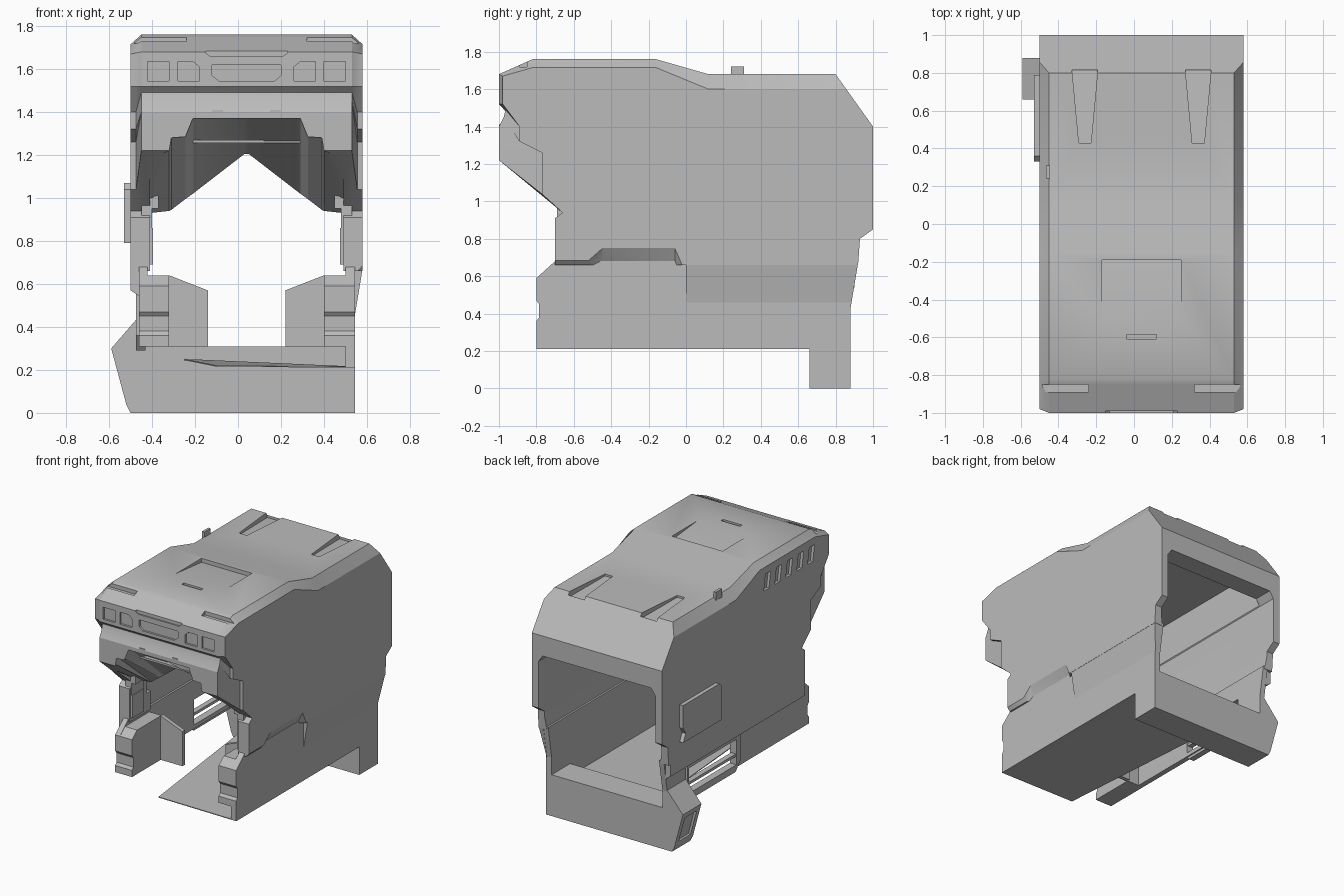
import bpy, bmesh, math

if "Cube" in bpy.data.objects:
    bpy.data.objects.remove(bpy.data.objects["Cube"])

grey = bpy.data.materials.new("light_grey")
grey.use_nodes = True
grey.diffuse_color = (0.5, 0.5, 0.5, 1)
grey.node_tree.nodes["Principled BSDF"].inputs["Base Color"].default_value = (0.5, 0.5, 0.5, 1)
CX = 0.04  # centre line of the shell


def finish(name, bm):
    bmesh.ops.recalc_face_normals(bm, faces=bm.faces[:])
    me = bpy.data.meshes.new(name)
    bm.to_mesh(me)
    bm.free()
    me.materials.append(grey)
    ob = bpy.data.objects.new(name, me)
    bpy.context.collection.objects.link(ob)
    return ob


def loft(bm, rings):
    """Closed solid through rings of equal point count."""
    vs = [[bm.verts.new(p) for p in r] for r in rings]
    n = len(vs[0])
    for a, b in zip(vs, vs[1:]):
        for i in range(n):
            bm.faces.new((a[i], a[(i + 1) % n], b[(i + 1) % n], b[i]))
    bm.faces.new(vs[0])
    bm.faces.new(vs[-1])


def along_x(bm, prof, x0, x1):
    loft(bm, [[(x, y, z) for y, z in prof] for x in (x0, x1)])


def along_y(bm, prof, y0, y1):
    loft(bm, [[(x, y, z) for x, z in prof] for y in (y0, y1)])


def box(bm, x0, x1, y0, y1, z0, z1):
    along_x(bm, [(y0, z0), (y1, z0), (y1, z1), (y0, z1)], x0, x1)


def solid(name, fn, *args):
    bm = bmesh.new()
    fn(bm, *args)
    return finish(name, bm)


def cut(ob, cutter):
    cutter.hide_render = True
    mod = ob.modifiers.new("cut", "BOOLEAN")
    mod.operation, mod.solver, mod.object = "DIFFERENCE", "EXACT", cutter
    bpy.context.view_layer.update()
    ev = ob.evaluated_get(bpy.context.evaluated_depsgraph_get())
    me = bpy.data.meshes.new_from_object(ev)
    ob.modifiers.clear()
    ob.data = me
    bpy.data.objects.remove(cutter)


def both(half):
    """Mirror a half outline (offset, z) about the centre line."""
    return [(CX - d, z) for d, z in half] + [(CX + d, z) for d, z in reversed(half)]


# Upper shell: side profile with chamfered edges and side walls set back from the fascia
rear = [(1, 1.40), (1, 0.85), (0.93, 0.80), (0.92, 0.66)]
base = [(-0.70, 0.66), (-0.70, 0.91), (-0.66, 0.94)]
inner = base + [(-1, 1.22), (-1, 1.40), (-0.975, 1.45), (-0.965, 1.49), (-1, 1.52), (-1, 1.68),
                (-0.82, 1.76), (-0.16, 1.76), (0.12, 1.68), (0.8, 1.68)] + rear
outer = base + [(-0.77, 1.04), (-0.77, 1.26), (-0.89, 1.32), (-0.89, 1.40), (-0.98, 1.52), (-0.98, 1.67),
                (-0.82, 1.715), (-0.16, 1.715), (0.12, 1.60), (0.857, 1.60)] + rear
middle = outer[:8] + [((a + c) / 2, (b + d) / 2) for (a, b), (c, d) in zip(inner[8:], outer[8:])]
bm = bmesh.new()
loft(bm, [[(x, y, z) for y, z in p] for x, p in
          ((-0.5, outer), (-0.475, middle), (-0.45, inner), (0.53, inner), (0.555, middle), (0.58, outer))])
shell = finish("upper_shell", bm)

# Rear opening, inner cavity and front vault
opening = both([(0.42, 0.2), (0.43, 0.4), (0.485, 0.75), (0.485, 1.2), (0.45, 1.25)])
cut(shell, solid("opening_cutter", along_y, opening, -0.45, 1.3))
cut(shell, solid("cavity_cutter", box, -0.44, 0.52, -0.5, 0.85, 0.8, 1.5))
arch = both([(0.45, 0.3), (0.45, 1.18), (0.36, 1.22), (0.35, 1.28), (0.285, 1.285), (0.25, 1.37), (0.01, 1.37)])
gable = both([(0.45, 0.3), (0.45, 0.93), (0.36, 0.94), (0.35, 0.945), (0.285, 0.995), (0.25, 1.02), (0.01, 1.205)])
bm = bmesh.new()
loft(bm, [[(x, y, z) for x, z in p] for y, p in
          ((-1.05, arch), (-0.98, arch), (-0.58, gable), (-0.4, gable))])
cut(shell, finish("vault_cutter", bm))

# Recessed windows on the fascia
bm = bmesh.new()
for s in (-1, 1):
    for half in ([(0.36, 1.545), (0.46, 1.545), (0.46, 1.635), (0.36, 1.635)],
                 [(0.22, 1.545), (0.32, 1.545), (0.32, 1.635), (0.25, 1.635), (0.22, 1.61)]):
        along_y(bm, [(CX + s * d, z) for d, z in half], -1.1, -0.985)
along_y(bm, both([(0.13, 1.545), (0.16, 1.57), (0.16, 1.62)]), -1.1, -0.985)
along_y(bm, both([(0.17, 1.66), (0.19, 1.675), (0.19, 1.72)]), -1.1, -0.99)
cut(shell, finish("window_cutter", bm))

# Roof hatch, slots and tapered grooves
bm = bmesh.new()
along_x(bm, [(-0.5, 1.761), (-0.19, 1.73), (-0.19, 1.9), (-0.5, 1.9)], CX - 0.21, CX + 0.21)
box(bm, CX - 0.08, CX + 0.08, -0.61, -0.585, 1.745, 1.9)
for s in (-1, 1):
    ends = sorted((CX + s * 0.28, CX + s * 0.6))
    box(bm, *ends, -0.89, -0.85, 1.718, 1.9)
    mid = CX + s * 0.3
    loft(bm, [[(mid - w, y, z), (mid + w, y, z), (mid + w, y, 1.9), (mid - w, y, 1.9)]
              for w, y, z in ((0.068, 0.815, 1.64), (0.032, 0.43, 1.665))])
cut(shell, finish("roof_cutter", bm))

# Side vents and the long undercut on the other side
bm = bmesh.new()
for i in range(5):
    y = -0.27 - 0.13 * i
    along_x(bm, [(y, 1.54), (y + 0.06, 1.54), (y + 0.04, 1.66), (y - 0.02, 1.66)], -0.6, -0.48)
shallow = [(-0.8, 0.6), (-0.8, 0.645), (-0.52, 0.645), (-0.45, 0.68), (-0.06, 0.68), (-0.03, 0.6)]
deep = [(-0.8, 0.6), (-0.8, 0.69), (-0.52, 0.69), (-0.44, 0.76), (-0.06, 0.76), (0.01, 0.6)]
loft(bm, [[(x, y, z) for y, z in p] for x, p in ((0.543, shallow), (0.585, deep))])
cut(shell, finish("side_cutter", bm))

# Lower side walls, the right one pierced by the step opening
def wall_profile(z):
    return [(-0.8, z), (-0.8, 0.36), (-0.785, 0.38), (-0.785, 0.45), (-0.8, 0.47), (-0.8, 0.59),
            (-0.7, 0.68), (0.92, 0.68), (0.88, 0.44), (0.88, z)]

left_wall = solid("left_lower_wall", along_x, wall_profile(0.21), 0.50, 0.545)
right_wall = solid("right_lower_wall", along_x, wall_profile(0.31), -0.46, -0.42)
cut(right_wall, solid("step_cutter", box, -0.6, -0.3, 0.08, 0.64, 0.34, 0.53))
bm = bmesh.new()
loft(bm, [[(0.54, 0, 0.43), (0.54, 0, 0.67), (0.58, 0, 0.67)],
          [(0.54, 0.88, 0.43), (0.54, 0.92, 0.67), (0.58, 0.92, 0.67)]])
finish("left_wall_taper", bm)
solid("right_wall_taper", along_y, [(-0.455, 0.54), (-0.455, 0.67), (-0.5, 0.67), (-0.5, 0.57)], -0.7, 0.9)

# Front columns, inner panels and upper posts
column = [(-0.45, 0.31), (-0.8, 0.31), (-0.8, 0.36), (-0.785, 0.38), (-0.785, 0.45),
          (-0.8, 0.47), (-0.8, 0.59), (-0.74, 0.64), (-0.45, 0.64)]
columns = []
for side, s in (("right", -1), ("left", 1)):
    columns.append(solid(side + "_column", along_x, column, CX + s * 0.36, CX + s * 0.495))
    solid(side + "_panel", along_y, [(CX + s * d, z) for d, z in
          ((0.36, 0.31), (0.18, 0.31), (0.18, 0.57), (0.36, 0.64))], -0.46, -0.43)
    bm = bmesh.new()
    for d, z0, z1 in ((0.41, 0.95, 1.02), (0.44, 0.86, 0.96), (0.435, 0.69, 0.86)):
        box(bm, *sorted((CX + s * d, CX + s * 0.49)), -0.69, -0.55, z0, z1)
    finish(side + "_post_blocks", bm)
    solid(side + "_fascia_nub", box, CX + s * 0.135 - 0.025, CX + s * 0.135 + 0.025, -1, -0.96, 1.385, 1.41)
solid("vault_bar", box, CX - 0.25, CX + 0.25, -0.86, -0.83, 1.255, 1.27)

# Rear sill with flared end
sill = solid("rear_sill", along_y, [(0.545, 0), (-0.5, 0), (-0.52, 0.04), (-0.59, 0.30), (-0.46, 0.45),
             (-0.42, 0.45), (-0.42, 0.31), (0.545, 0.31)], 0.66, 0.88)
cut(sill, solid("sill_cutter", along_y, [(-0.7, 0.07), (-0.51, 0.07), (-0.56, 0.26), (-0.7, 0.26)], 0.70, 0.84))

# Floor: thin plate whose free edge runs inward of the right wall
bm = bmesh.new()
plate = [(0.54, -0.8, 0.21), (0.54, 0.68, 0.21), (-0.25, 0.68, 0.245), (-0.1, -0.8, 0.215)]
loft(bm, [plate, [(x, y, z + 0.006) for x, y, z in plate]])
finish("floor", bm)

# Right side equipment: raised panel, step frame, roof nub
solid("side_panel", along_x, [(0.33, 0.79), (0.79, 0.79), (0.76, 0.85), (0.79, 0.9), (0.79, 1.07), (0.36, 1.07),
      (0.33, 1.04)], -0.53, -0.49)
step = solid("step_frame", along_x, [(0.03, 0.36), (0.09, 0.29), (0.66, 0.29), (0.66, 0.56), (0.03, 0.56)],
             -0.475, -0.43)
cut(step, solid("frame_cutter", box, -0.6, -0.3, 0.08, 0.64, 0.34, 0.53))
solid("step_tread", box, -0.47, -0.43, 0.08, 0.64, 0.40, 0.42)
solid("roof_nub", box, -0.465, -0.445, 0.24, 0.31, 1.62, 1.72)

# Smooth the gentle bends, keep edges sharp
bpy.ops.object.select_all(action="DESELECT")
for ob in [shell] + columns:
    ob.select_set(True)
bpy.context.view_layer.objects.active = shell
bpy.ops.object.shade_smooth_by_angle(angle=math.radians(25))
